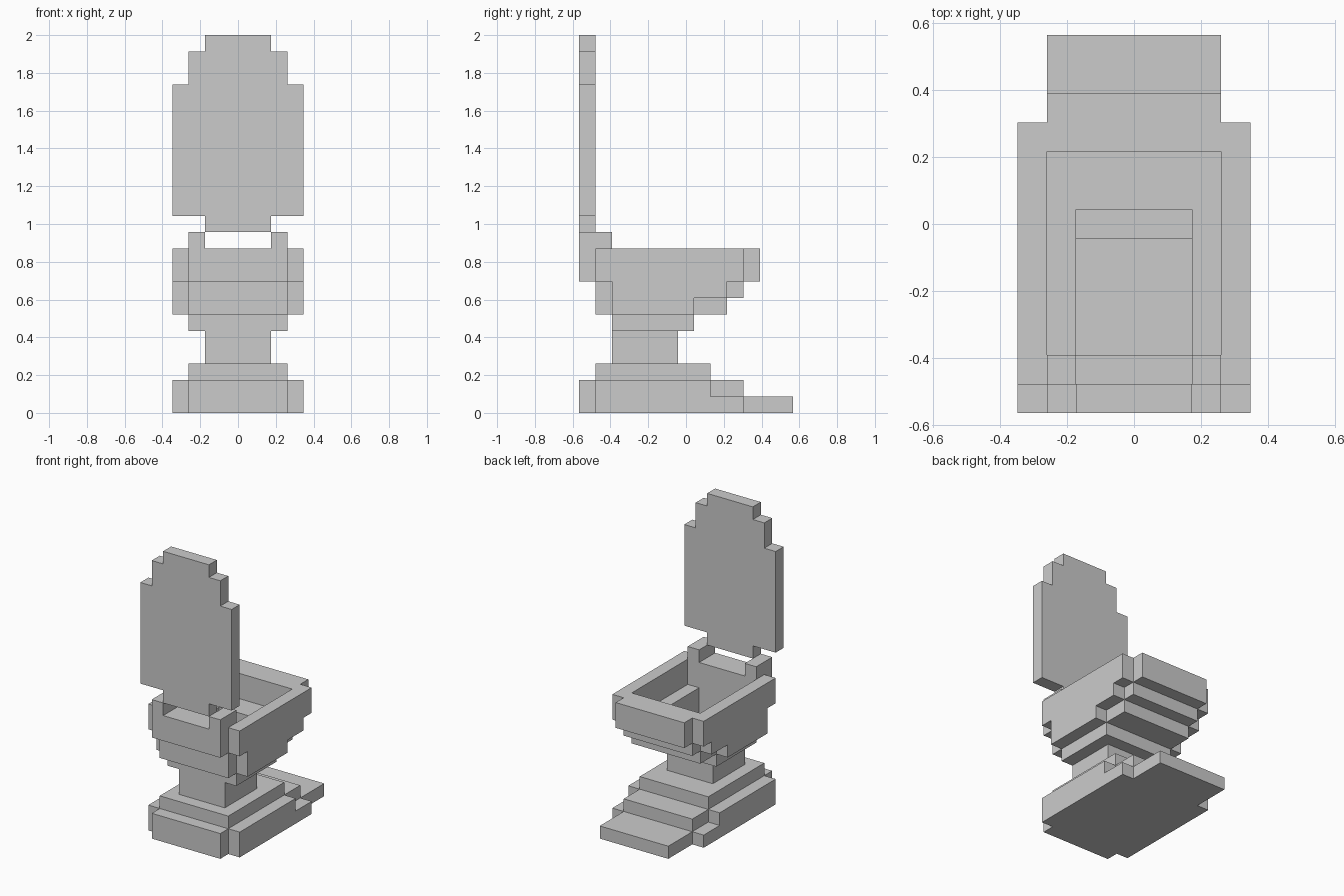
import bpy, bmesh
from itertools import product
from mathutils import Vector

if "Cube" in bpy.data.objects:
    bpy.data.objects.remove(bpy.data.objects["Cube"])

U = 2 / 23          # one block; the model is 8 x 13 x 23 blocks
Y0 = 6.5            # half depth in blocks


def cells(box):
    """All unit blocks in (x0, x1, y0, y1, z0, z1)."""
    x0, x1, y0, y1, z0, z1 = box
    return set(product(range(x0, x1), range(y0, y1), range(z0, z1)))


def sym(half, y0, y1, z0, z1):
    """Box symmetric about x = 0."""
    return (-half, half, y0, y1, z0, z1)


def block_part(name, solids, hollows=()):
    """Fuse boxes, subtract hollows and skin the outside with flat faces."""
    filled = set().union(*(cells(b) for b in solids))
    for b in hollows:
        filled -= cells(b)
    bm = bmesh.new()
    for c in filled:
        for axis in range(3):
            for side in (0, 1):
                n = list(c)
                n[axis] += 2 * side - 1
                if tuple(n) in filled:
                    continue
                a, b = (axis + 1) % 3, (axis + 2) % 3
                ring = [(0, 0), (1, 0), (1, 1), (0, 1)]
                if not side:
                    ring.reverse()
                verts = []
                for da, db in ring:
                    p = Vector(c)
                    p[axis] += side
                    p[a] += da
                    p[b] += db
                    p.y -= Y0
                    verts.append(bm.verts.new(p * U))
                bm.faces.new(verts)
    bmesh.ops.remove_doubles(bm, verts=bm.verts, dist=1e-4)
    bmesh.ops.dissolve_limit(bm, angle_limit=0.01, verts=bm.verts, edges=bm.edges)
    mesh = bpy.data.meshes.new(name)
    bm.to_mesh(mesh)
    bm.free()
    obj = bpy.data.objects.new(name, mesh)
    bpy.context.collection.objects.link(obj)
    return obj


# Stepped foot with a long toe plate
block_part("base", [
    sym(3, 0, 13, 0, 1), sym(4, 1, 10, 0, 1),
    sym(3, 0, 10, 1, 2), sym(4, 1, 8, 1, 2),
    sym(3, 1, 8, 2, 3),
])

# Narrow neck
block_part("pedestal", [sym(2, 2, 6, 3, 5)])

# Flared bowl with chamfered corners and a stepped hollow
block_part("bowl", [
    sym(3, 2, 7, 5, 6),
    sym(3, 1, 9, 6, 7), sym(4, 2, 7, 6, 7),
    sym(3, 1, 10, 7, 8), sym(4, 2, 9, 7, 8),
    sym(3, 0, 11, 8, 10), sym(4, 1, 10, 8, 10),
], hollows=[
    sym(3, 2, 9, 8, 10), sym(2, 2, 7, 7, 8), sym(2, 2, 6, 6, 7),
])

# Two hinge posts
for side, x in (("left", -3), ("right", 2)):
    block_part("hinge_" + side, [(x, x + 1, 0, 2, 10, 11)])

# Raised lid with stepped outline
block_part("lid", [
    sym(half, 0, 1, z0, z1)
    for half, z0, z1 in ((2, 11, 12), (4, 12, 20), (3, 20, 22), (2, 22, 23))
])
